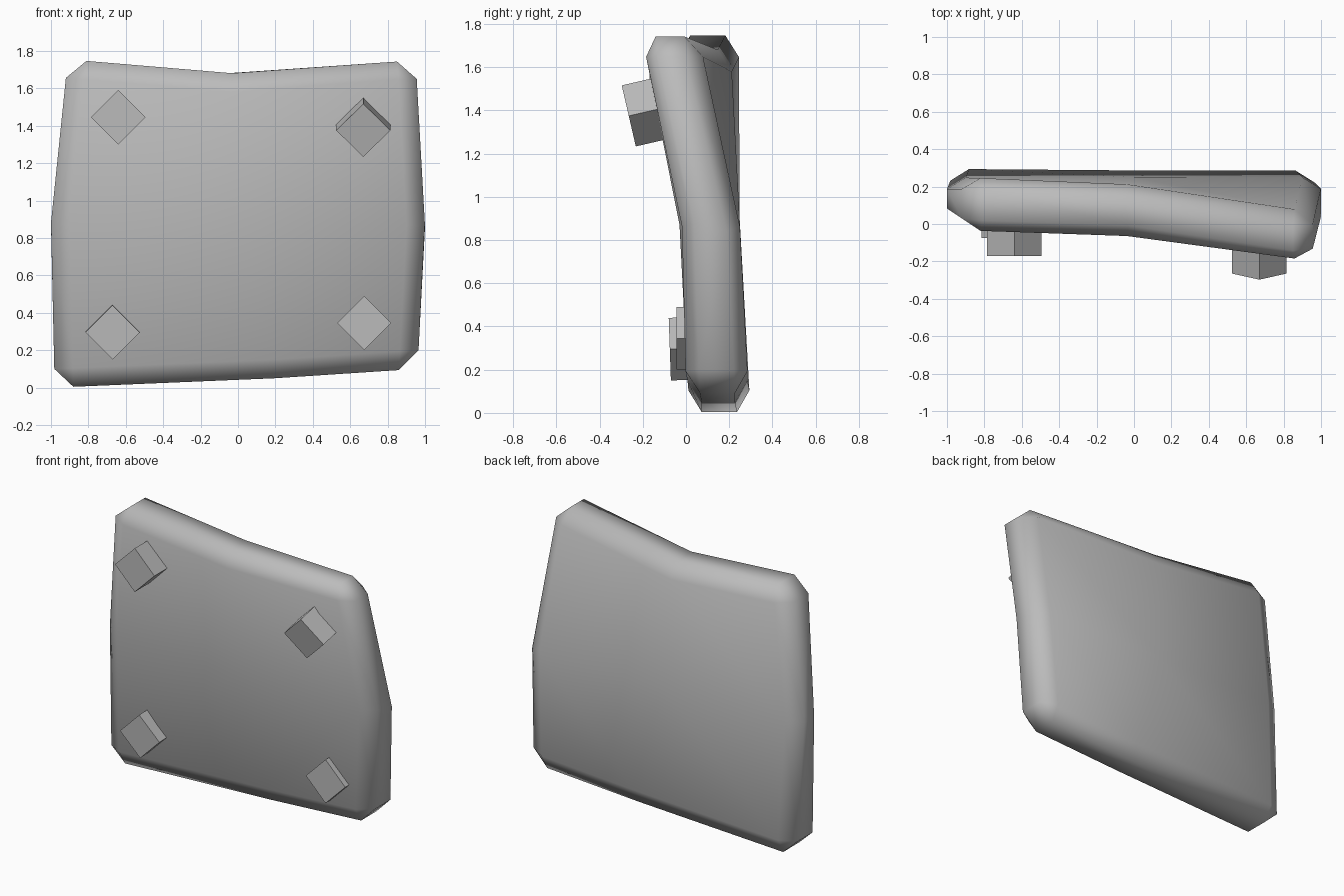
import bpy, bmesh, math
from mathutils import Matrix, Vector

cube = bpy.data.objects.get("Cube")
if cube:
    bpy.data.objects.remove(cube, do_unlink=True)

grey = bpy.data.materials.new("plain grey")
grey.use_nodes = True
colour = (0.5, 0.5, 0.5, 1)
grey.diffuse_color = colour
grey.node_tree.nodes["Principled BSDF"].inputs["Base Color"].default_value = colour


def add_object(name, bm):
    mesh = bpy.data.meshes.new(name)
    bm.to_mesh(mesh)
    bm.free()
    mesh.materials.append(grey)
    obj = bpy.data.objects.new(name, mesh)
    bpy.context.collection.objects.link(obj)
    return obj


# Warped slab: rows from bottom to top, each point is (x, z, front y, back y)
rows = [
    [(-0.98, 0.0, 0.01, 0.30), (0.2, 0.05, 0.01, 0.29), (0.96, 0.10, 0.00, 0.29)],
    [(-1.0, 0.88, 0.02, 0.25), (0.0, 0.87, -0.03, 0.25), (1.0, 0.86, -0.025, 0.25)],
    [(-0.91, 1.755, -0.04, 0.25), (-0.04, 1.68, -0.07, 0.21), (0.95, 1.75, -0.22, 0.04)],
]
STRETCH = 1.6  # makes the rim bevel shallower in depth than in the plane
bm = bmesh.new()
front = [[bm.verts.new((x, yf * STRETCH, z)) for x, z, yf, yb in r] for r in rows]
back = [[bm.verts.new((x, yb * STRETCH, z)) for x, z, yf, yb in r] for r in rows]
for j in range(2):
    for i in range(2):
        for g in (front, back):
            bm.faces.new((g[j][i], g[j][i + 1], g[j + 1][i + 1], g[j + 1][i]))
ring = [(0, 0), (0, 1), (0, 2), (1, 2), (2, 2), (2, 1), (2, 0), (1, 0)]
rim = []
for (a, b), (c, d) in zip(ring, ring[1:] + ring[:1]):
    bm.faces.new((front[a][b], back[a][b], back[c][d], front[c][d]))
    rim += [bm.edges.get((g[a][b], g[c][d])) for g in (front, back)]
rim += [bm.edges.get((front[a][b], back[a][b])) for a in (0, 2) for b in (0, 2)]
bmesh.ops.recalc_face_normals(bm, faces=bm.faces)
bmesh.ops.bevel(bm, geom=rim, offset=0.1, offset_type='OFFSET', segments=1,
                profile=0.5, affect='EDGES', clamp_overlap=True)
bmesh.ops.scale(bm, vec=(1, 1 / STRETCH, 1), verts=bm.verts)
for f in bm.faces:
    f.smooth = True
bmesh.ops.recalc_face_normals(bm, faces=bm.faces)
add_object("slab", bm)


# Square studs turned on their corners; the position is the front face centre
def stud(name, x, y, z, tilt=0):
    bm = bmesh.new()
    bmesh.ops.create_cube(bm, size=1)
    turn = Matrix.Rotation(math.radians(tilt), 4, 'X') @ Matrix.Rotation(math.radians(45), 4, 'Y')
    shape = Matrix.Diagonal((0.205, 0.15, 0.205, 1)) @ Matrix.Translation((0, 0.5, 0))
    bm.transform(Matrix.Translation(Vector((x, y, z))) @ turn @ shape)
    add_object(name, bm)


stud("upper_right_stud", -0.64, -0.17, 1.445)
stud("upper_left_stud", 0.67, -0.265, 1.375, 13)
stud("lower_right_stud", -0.67, -0.075, 0.295, 2)
stud("lower_left_stud", 0.675, -0.045, 0.345)
